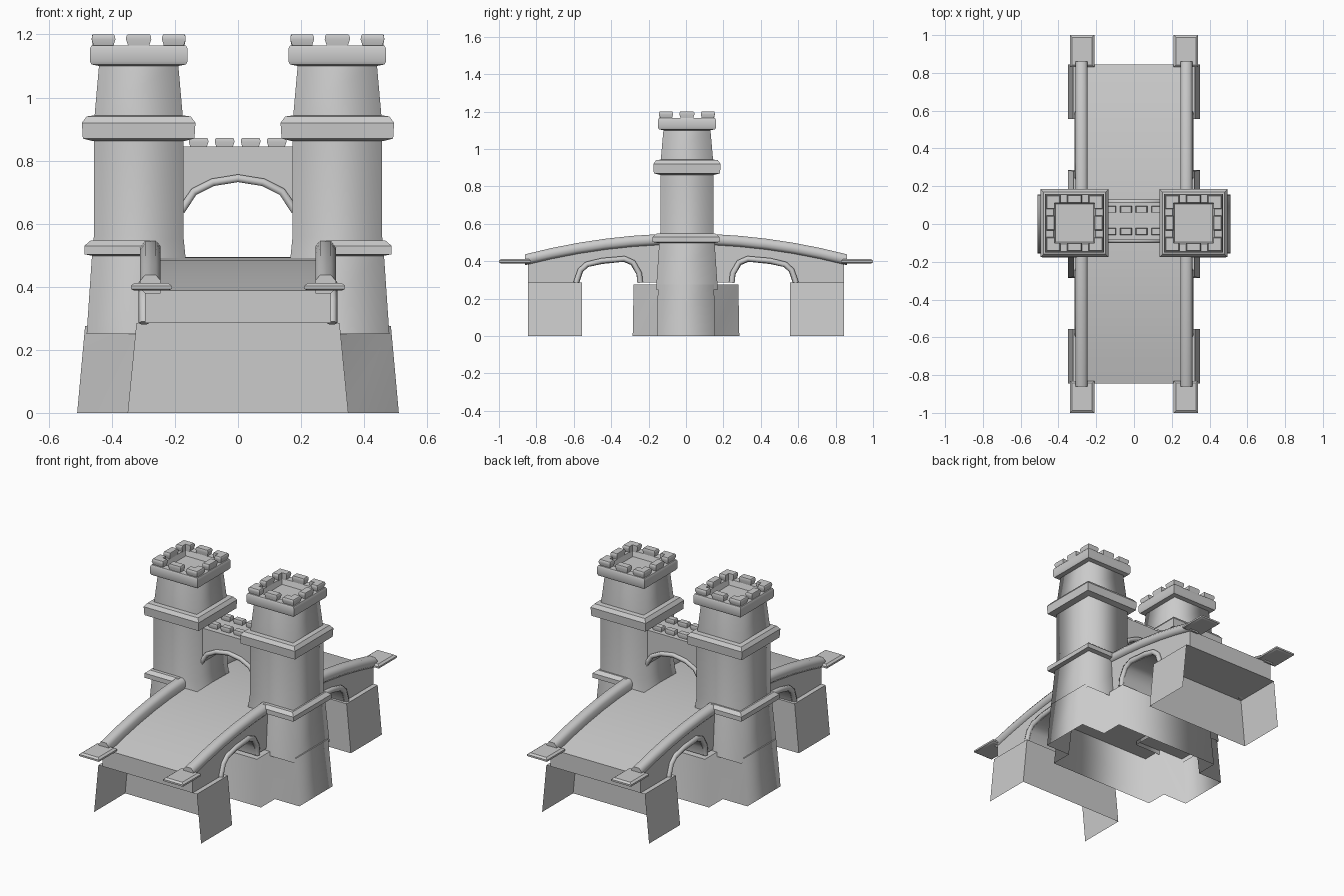
import bpy, bmesh, math
from mathutils import Matrix, Vector

if "Cube" in bpy.data.objects:
    bpy.data.objects.remove(bpy.data.objects["Cube"])

stone = bpy.data.materials.new("grey_stone")
stone.use_nodes = True
GREY = (0.6, 0.6, 0.6, 1)
stone.diffuse_color = GREY
stone.node_tree.nodes["Principled BSDF"].inputs["Base Color"].default_value = GREY


def loft(name, rings, closed=True, start=True, end=True, angle=40):
    """Skin a list of point rings; optional flat caps with crisp borders."""
    bm = bmesh.new()
    rows = [[bm.verts.new(p) for p in ring] for ring in rings]
    n = len(rows[0])
    for a, b in zip(rows, rows[1:]):
        for i in range(n if closed else n - 1):
            j = (i + 1) % n
            bm.faces.new((a[i], a[j], b[j], b[i]))
    caps = []
    if start:
        caps.append(bm.faces.new(rows[0][::-1]))
    if end:
        caps.append(bm.faces.new(rows[-1]))
    bmesh.ops.recalc_face_normals(bm, faces=bm.faces[:])
    edges = {e for f in caps for e in f.edges}
    bmesh.ops.split_edges(bm, edges=list(edges))
    mesh = bpy.data.meshes.new(name)
    bm.to_mesh(mesh)
    bm.free()
    mesh.materials.append(stone)
    for p in mesh.polygons:
        p.use_smooth = True
    mesh.set_sharp_from_angle(angle=math.radians(angle))
    ob = bpy.data.objects.new(name, mesh)
    bpy.context.collection.objects.link(ob)
    return ob


def rect(cx, cy, hx, hy, z):
    return [(cx - hx, cy - hy, z), (cx + hx, cy - hy, z),
            (cx + hx, cy + hy, z), (cx - hx, cy + hy, z)]


def square_stack(name, cx, cy, profile, **kw):
    return loft(name, [rect(cx, cy, h, h, z) for h, z in profile], **kw)


def merlon(name, outline, z, height):
    """Battlement block, narrower at its foot and softened at its top."""
    c = sum((Vector(p) for p in outline), Vector((0, 0))) / len(outline)
    rings = []
    for scale, t in ((0.8, 0), (1, 0.6), (0.98, 0.85), (0.88, 1)):
        pts = [c + (Vector(p) - c) * scale for p in outline]
        rings.append([(p.x, p.y, z + height * t) for p in pts])
    return loft(name, rings)


def moulding(name, points, radius):
    cu = bpy.data.curves.new(name, "CURVE")
    cu.dimensions = "3D"
    cu.bevel_depth = radius
    cu.bevel_resolution = 1
    cu.use_fill_caps = True
    sp = cu.splines.new("POLY")
    sp.points.add(len(points) - 1)
    for sp_pt, p in zip(sp.points, points):
        sp_pt.co = (*p, 1)
    cu.materials.append(stone)
    ob = bpy.data.objects.new(name, cu)
    bpy.context.collection.objects.link(ob)


def deck_z(y):
    return 0.495 - 0.15 * y * y


END, FOOT, TX, TY = 0.845, 0.285, 0.315, 0.005
STEPS = 12

# Arched deck: humped top, two arch openings underneath
arch = [(0.57, FOOT), (0.55, 0.345), (0.52, 0.37), (0.45, 0.385),
        (0.335, 0.397), (0.295, 0.38), (0.265, 0.33), (0.26, FOOT)]
top = [-END + 2 * END * i / STEPS for i in range(STEPS + 1)]
profile = [(y, deck_z(y)) for y in top]
profile += [(END, FOOT)] + arch + [(-y, z) for y, z in reversed(arch)] + [(-END, FOOT)]
loft("deck", [[(x, y, z) for y, z in profile] for x in (-0.295, 0.295)])

# Central pier: cross-shaped shell, open underneath
def cross(xo, xi, yo, yi, z):
    quarter = [(xo, yi), (xi, yi), (xi, yo)]
    pts = quarter + [(-x, y) for x, y in reversed(quarter)]
    pts += [(-x, -y) for x, y in quarter] + [(x, -y) for x, y in reversed(quarter)]
    return [(x, y, z) for x, y in pts]

loft("central_pier", [cross(0.51, 0.35, 0.285, 0.155, 0),
                      cross(0.485, 0.32, 0.28, 0.15, 0.275)], start=False, angle=100)

for e, end_name in ((-1, "front"), (1, "back")):
    # End abutment: thin walls open towards the bank, with a ledge on top
    rings = [[(w, e * END, z), (w, e * 0.555, z), (-w, e * 0.555, z), (-w, e * END, z)]
             for w, z in ((0.35, 0), (0.322, FOOT))]
    loft(end_name + "_abutment", rings, closed=False, start=False)

for s, side in ((1, "left"), (-1, "right")):
    # Parapet rail following the hump of the deck
    section = [(0.245, -0.01), (0.245, 0.03), (0.26, 0.048),
               (0.295, 0.048), (0.31, 0.03), (0.31, 0.005), (0.295, -0.01)]
    ys = [-0.86 + 1.72 * i / STEPS for i in range(STEPS + 1)]
    loft(side + "_rail", [[(s * x, y, deck_z(y) + 0.005 + h) for x, h in section] for y in ys],
         angle=60)

    for e, end_name in ((-1, "front"), (1, "back")):
        # Flat pad ending the rail
        loft(f"{side}_{end_name}_pad",
             [rect(s * 0.275, e * 0.915, 0.065 - d, 0.085 - d, z)
              for d, z in ((0.01, 0.388), (0, 0.393), (0, 0.403), (0.012, 0.412))])
        # Moulding around the side arch
        path = [(0.588, FOOT), (0.565, 0.352), (0.53, 0.383), (0.45, 0.402),
                (0.33, 0.413), (0.283, 0.393), (0.25, 0.335), (0.245, FOOT)]
        moulding(f"{side}_{end_name}_arch_moulding",
                 [(s * 0.298, e * y, z) for y, z in path], 0.017)

    # Tower body with flared foot
    cx = s * TX
    square_stack(side + "_tower", cx, TY,
                 [(0.165, 0.25), (0.148, 0.5), (0.142, 0.56), (0.142, 0.87),
                  (0.14, 0.94), (0.125, 1.11)], start=False, angle=100)
    # Ledge carrying the rail line around the outside
    loft(side + "_lower_ledge",
         [rect(s * 0.373, 0, 0.114 - d, 0.178 - d, z)
          for d, z in ((0.03, 0.497), (0, 0.503), (0, 0.53), (0.02, 0.547))])
    # Middle belt
    square_stack(side + "_belt", cx, TY,
                 [(0.145, 0.862), (0.177, 0.87), (0.18, 0.92), (0.165, 0.94), (0.13, 0.945)])
    # Crown with sunken floor
    square_stack(side + "_crown", cx, TY,
                 [(0.125, 1.1), (0.15, 1.105), (0.155, 1.115), (0.155, 1.155),
                  (0.15, 1.165), (0.11, 1.165), (0.1, 1.135)])
    # Battlements: four corners and four middles
    o, t, w = 0.149, 0.106, 0.074
    corner = [(o, o), (w, o), (w, t), (t, t), (t, w), (o, w)]
    middle = [(-0.04, t), (0.04, t), (0.04, o), (-0.04, o)]
    for k in range(4):
        turn = Matrix.Rotation(k * math.pi / 2, 2)
        for label, shape in (("corner", corner), ("middle", middle)):
            pts = [turn @ Vector(p) + Vector((cx, TY)) for p in shape]
            merlon(f"{side}_{label}_merlon_{k + 1}", pts, 1.16, 0.04)

# Gate wall between the towers with an arched underside
half = [(0.18, 0.63), (0.14, 0.69), (0.08, 0.72)]
under = half + [(0, 0.733)] + [(-x, z) for x, z in reversed(half)]
gate = under + [(-0.18, 0.845), (0.18, 0.845)]
loft("gate_wall", [[(x, y, z) for x, z in gate] for y in (-0.085, 0.115)])
for y, name in ((-0.087, "front"), (0.117, "back")):
    moulding(name + "_gate_moulding", [(x, y, z + 0.011) for x, z in under], 0.014)
for row, y in enumerate((-0.04, 0.078)):
    for i in range(4):
        x = -0.125 + 0.0825 * i
        pts = [p[:2] for p in rect(x, y, 0.031, 0.018, 0)]
        merlon(f"gate_merlon_{row + 1}_{i + 1}", pts, 0.84, 0.032)
